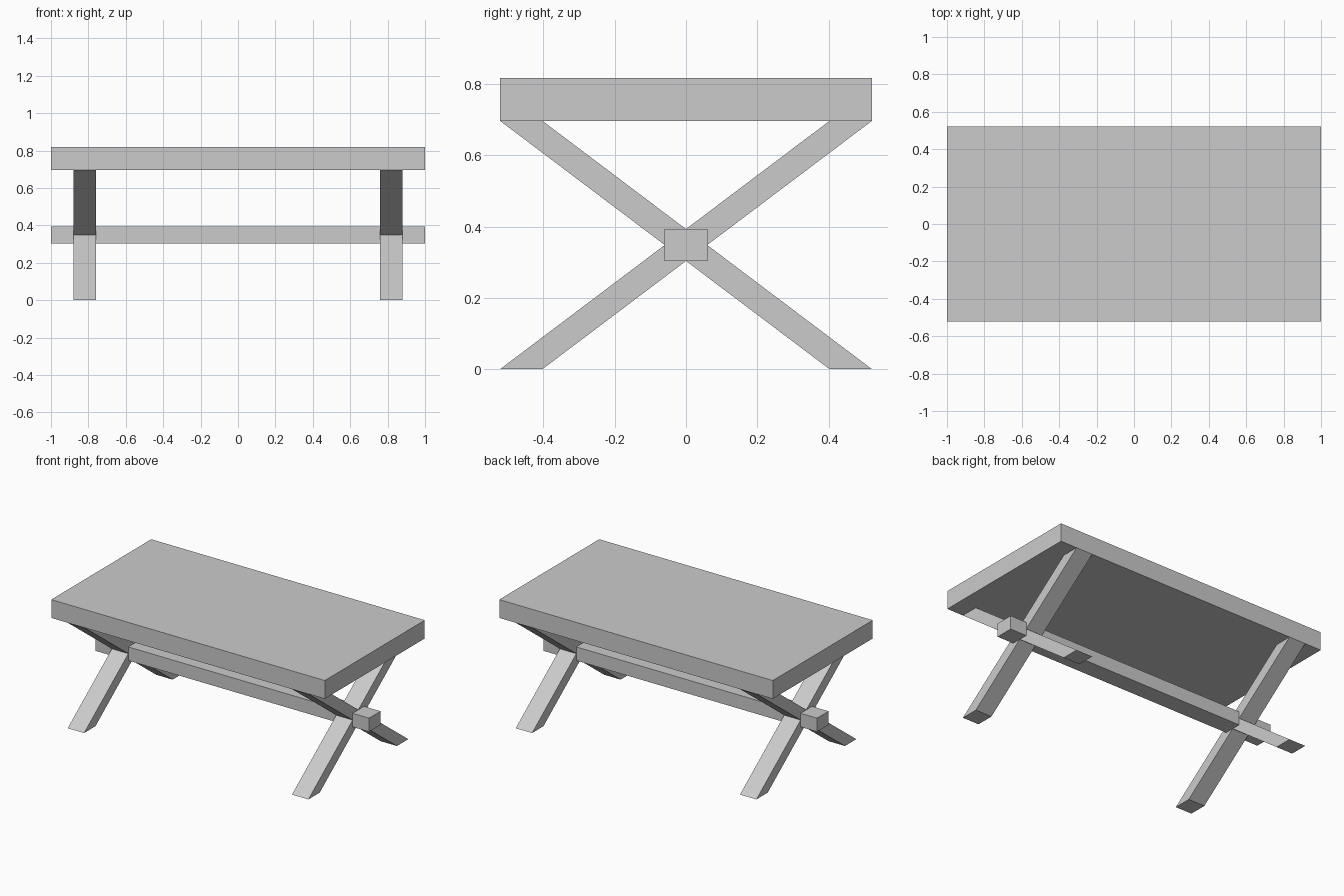
import bpy, bmesh

if "Cube" in bpy.data.objects:
    bpy.data.objects.remove(bpy.data.objects["Cube"])

HALF_Y, LEG_TOP, TABLE_TOP = 0.522, 0.697, 0.818


def prism(name, profile, x0, x1):
    """Extrude a (y, z) profile along x from x0 to x1."""
    bm = bmesh.new()
    face = bm.faces.new([bm.verts.new((x0, y, z)) for y, z in profile])
    ext = bmesh.ops.extrude_face_region(bm, geom=[face])
    moved = [v for v in ext["geom"] if isinstance(v, bmesh.types.BMVert)]
    bmesh.ops.translate(bm, vec=(x1 - x0, 0, 0), verts=moved)
    # keep the starting cap if the extrude removed it
    if not any(all(abs(v.co.x - x0) < 1e-6 for v in f.verts) for f in bm.faces):
        bm.faces.new([v for v in bm.verts if abs(v.co.x - x0) < 1e-6])
    bmesh.ops.recalc_face_normals(bm, faces=bm.faces)
    mesh = bpy.data.meshes.new(name)
    bm.to_mesh(mesh)
    bm.free()
    obj = bpy.data.objects.new(name, mesh)
    bpy.context.collection.objects.link(obj)
    return obj


def rect(half_y, z0, z1):
    return [(-half_y, z0), (half_y, z0), (half_y, z1), (-half_y, z1)]


# Thick table top
prism("table_top", rect(HALF_Y, LEG_TOP, TABLE_TOP), -1, 1)

# Long stretcher through both leg crossings
prism("stretcher", rect(0.06, 0.303, 0.393), -1, 1)

# Crossed legs, one X at each end
for end, cx in (("left", -0.82), ("right", 0.82)):
    for side, s in (("front", 1), ("back", -1)):
        outer, inner = HALF_Y * s, 0.403 * s
        prism(f"{end}_{side}_leg",
              [(-outer, 0), (-inner, 0), (outer, LEG_TOP), (inner, LEG_TOP)],
              cx - 0.06, cx + 0.06)
